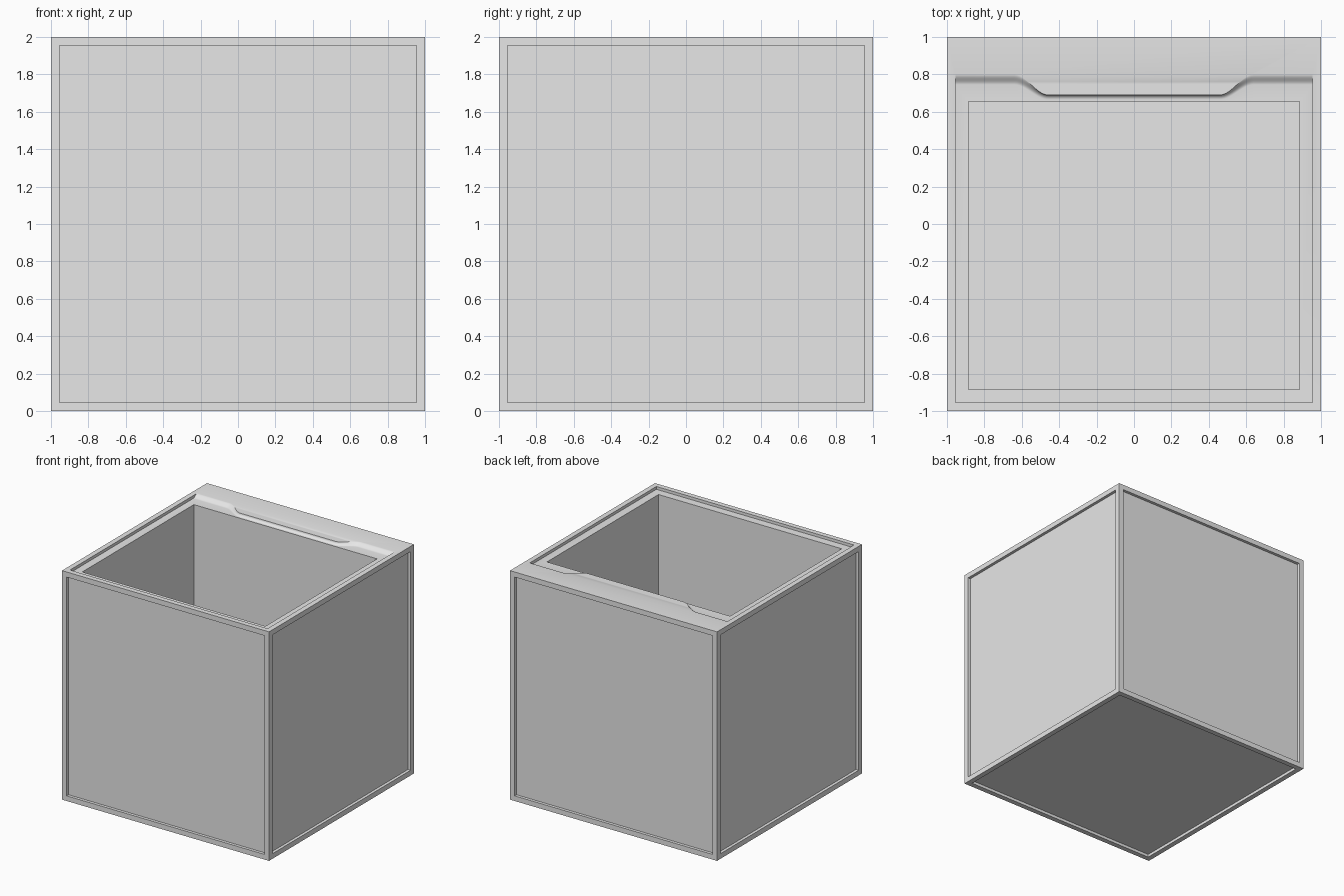
import bpy
import bmesh
import math

default = bpy.data.objects.get("Cube")
if default:
    bpy.data.objects.remove(default, do_unlink=True)

FRAME = 0.045      # width of the border around each panel
DEPTH = 0.025      # how far panels sit below the border
INNER = 1 - FRAME
FLOOR = 2 - DEPTH  # height of the sunken rim
STEPS = 8

grey = bpy.data.materials.new("plain_grey")
grey.use_nodes = True
grey.diffuse_color = (0.8, 0.8, 0.8, 1)
grey.node_tree.nodes["Principled BSDF"].inputs["Base Color"].default_value = (0.8, 0.8, 0.8, 1)


def make_object(name, bm):
    bmesh.ops.recalc_face_normals(bm, faces=bm.faces[:])
    mesh = bpy.data.meshes.new(name)
    bm.to_mesh(mesh)
    bm.free()
    mesh.materials.append(grey)
    obj = bpy.data.objects.new(name, mesh)
    bpy.context.collection.objects.link(obj)
    return obj


def box(low, high):
    bm = bmesh.new()
    bmesh.ops.create_cube(bm, size=1)
    for v in bm.verts:
        for i in range(3):
            v.co[i] = low[i] if v.co[i] < 0 else high[i]
    return bm


def smoothstep(t):
    t = min(max(t, 0), 1)
    return t * t * (3 - 2 * t)


# Box body with sunken panels on the four sides and the underside
bm = box((-1, -1, 0), (1, 1, 2))
bm.normal_update()
panels = [f for f in bm.faces if f.normal.z < 0.5]
bmesh.ops.inset_individual(bm, faces=panels, thickness=FRAME, use_even_offset=True)
bmesh.ops.inset_individual(bm, faces=panels, thickness=0.0005, depth=-DEPTH, use_even_offset=True)
body = make_object("open_box", bm)


# Cross-section of the rim recess: a soft slope at the ends, a coved step at the tab
def recess_section(x):
    tab = smoothstep((0.64 - abs(x)) / 0.18)
    section = [(-INNER, 2.1), (-INNER, FLOOR)]
    for i in range(STEPS + 1):
        s = i / STEPS
        slope_y = 0.745 + 0.055 * s
        slope_z = (1 - math.cos(math.pi * s)) / 2
        cove_y = 0.665 + 0.025 * math.sin(s * math.pi / 2)
        cove_z = 1 - math.cos(s * math.pi / 2)
        y = slope_y + (cove_y - slope_y) * tab
        z = slope_z + (cove_z - slope_z) * tab
        section.append((y, FLOOR + DEPTH * z))
    section.append((section[-1][0], 2.1))
    return section


bm = bmesh.new()
half = [0.44 + 0.2 * i / 14 for i in range(15)] + [INNER]
columns = [-x for x in reversed(half)] + half
rings = [[bm.verts.new((x, y, z)) for y, z in recess_section(x)] for x in columns]
for a, b in zip(rings, rings[1:]):
    for i in range(len(a)):
        j = (i + 1) % len(a)
        bm.faces.new((a[i], a[j], b[j], b[i]))
bm.faces.new(rings[0])
bm.faces.new(rings[-1])
recess = make_object("rim_recess_cutter", bm)

# Main cavity, set forward of the thick back wall
cavity = make_object("cavity_cutter", box((-0.885, -0.885, 0.115), (0.885, 0.655, 2.2)))

bpy.ops.object.select_all(action='DESELECT')
body.select_set(True)
bpy.context.view_layer.objects.active = body
for cutter in (recess, cavity):
    cutter.hide_render = True
    mod = body.modifiers.new("cut", 'BOOLEAN')
    mod.operation = 'DIFFERENCE'
    mod.solver = 'EXACT'
    mod.object = cutter
    bpy.ops.object.modifier_apply(modifier=mod.name)
    bpy.data.objects.remove(cutter, do_unlink=True)

bpy.ops.object.shade_smooth_by_angle(angle=math.radians(30))
